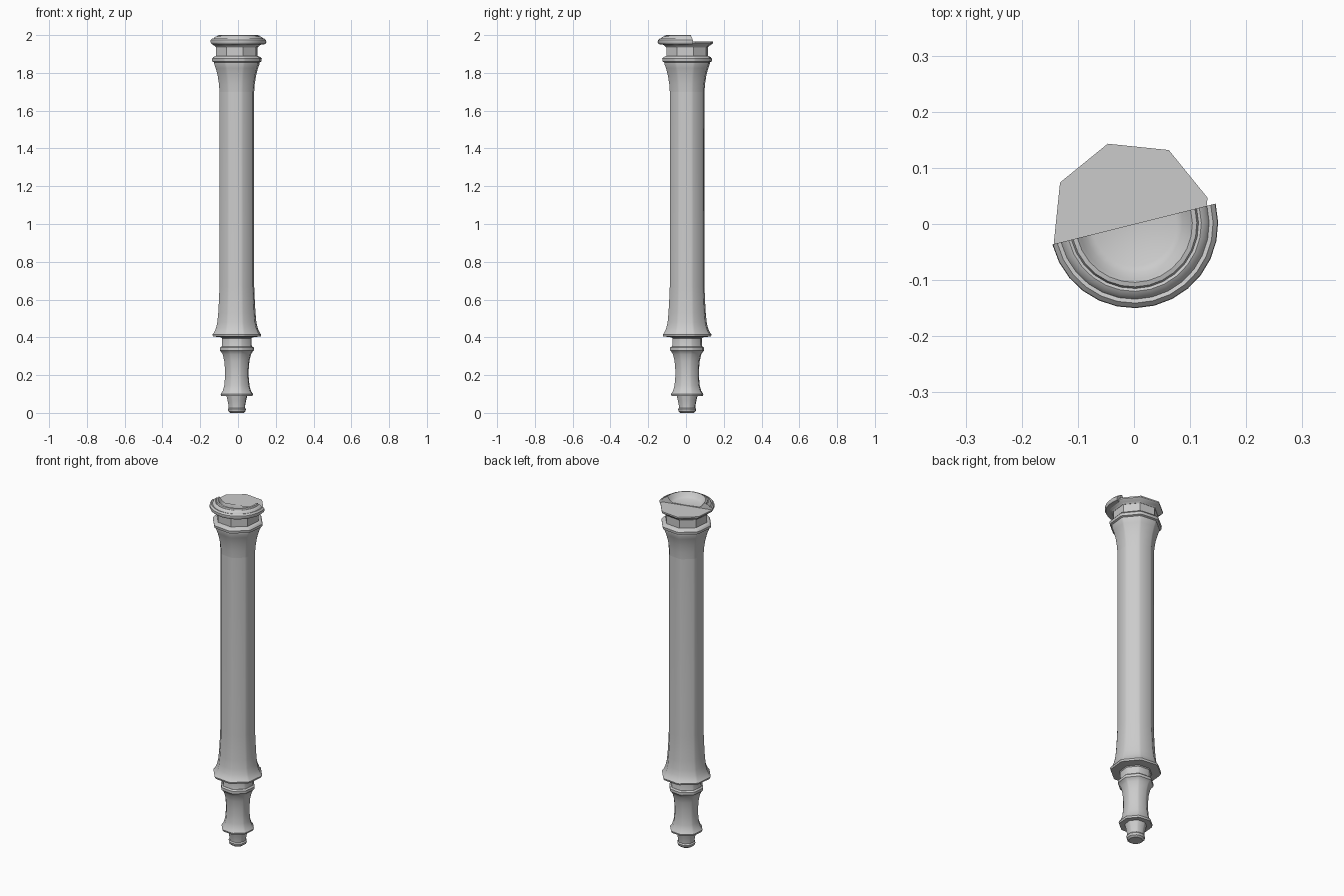
import bpy, bmesh
from math import radians, cos, sin

if "Cube" in bpy.data.objects:
    bpy.data.objects.remove(bpy.data.objects["Cube"])

CX, CY, PHASE = -0.006, 0.006, 16.6   # axis and rotation of the octagon


def finish(name, bm, angle=25):
    bmesh.ops.recalc_face_normals(bm, faces=bm.faces)
    me = bpy.data.meshes.new(name)
    bm.to_mesh(me)
    bm.free()
    ob = bpy.data.objects.new(name, me)
    bpy.context.collection.objects.link(ob)
    bpy.context.view_layer.objects.active = ob
    ob.select_set(True)
    bpy.ops.object.shade_smooth_by_angle(angle=radians(angle))
    ob.select_set(False)
    return ob


def octagon_loft(name, profile, corner=0.012):
    """Stack octagons (radius, z), each corner chamfered to a narrow strip."""
    bm = bmesh.new()
    rings = []
    for r, z in profile:
        ring = []
        for i in range(8):
            a = radians(PHASE + 45 * i)
            for s in ((-1, 1) if corner else (0,)):
                t = s * corner / 2
                ring.append(bm.verts.new((CX + r * cos(a) - t * sin(a),
                                          CY + r * sin(a) + t * cos(a), z)))
        rings.append(ring)
    for lo, hi in zip(rings, rings[1:]):
        n = len(lo)
        for i in range(n):
            j = (i + 1) % n
            bm.faces.new((lo[i], lo[j], hi[j], hi[i]))
    bm.faces.new(rings[0])
    bm.faces.new(rings[-1])
    return finish(name, bm)


# Small foot
octagon_loft("foot", [(.036, 0), (.046, .008), (.049, .02), (.044, .027),
                      (.045, .04), (.050, .065), (.058, .098)], .008)
# Lower baluster with flared ends
octagon_loft("baluster", [(.055, .09), (.085, .09), (.088, .1), (.077, .115),
                          (.068, .145), (.064, .19), (.064, .23), (.068, .275),
                          (.077, .31), (.086, .325), (.092, .33), (.092, .345),
                          (.084, .352)], .01)
# Collar between baluster and shaft
octagon_loft("collar", [(.084, .345), (.080, .36), (.080, .395),
                        (.088, .405)], .01)
# Shaft with flared base
octagon_loft("shaft", [(.085, .4), (.13, .405), (.133, .415), (.124, .425),
                       (.113, .45), (.106, .48), (.101, .53), (.097, .6),
                       (.094, .67), (.094, 1.7)])
# Capital
octagon_loft("capital", [(.094, 1.7), (.097, 1.74), (.104, 1.785),
                         (.115, 1.825), (.124, 1.848), (.124, 1.856),
                         (.134, 1.86), (.136, 1.875), (.128, 1.884),
                         (.115, 1.889)])
# Neck and top slab
octagon_loft("neck", [(.115, 1.88), (.115, 1.935), (.122, 1.945)], 0)
octagon_loft("top_slab", [(.118, 1.937), (.126, 1.945), (.138, 1.952),
                          (.143, 1.957), (.143, 1.965)], 0)

# Half-round moulding on the front part of the top
prof = [(0, 1.958), (.132, 1.95), (.145, 1.953), (.15, 1.962), (.149, 1.973),
        (.141, 1.981), (.134, 1.979), (.129, 1.988), (.12, 1.993),
        (.115, 1.991), (.112, 1.998), (.104, 2.0), (.098, 1.992),
        (.088, 1.978), (.075, 1.97), (0, 1.968)]
bm = bmesh.new()
a0 = radians(194)
vs = [bm.verts.new((r * cos(a0), r * sin(a0), z)) for r, z in prof]
es = [bm.edges.new((p, q)) for p, q in zip(vs, vs[1:])]
bmesh.ops.spin(bm, geom=vs + es, cent=(0, 0, 0), axis=(0, 0, 1),
               angle=radians(180), steps=14)
bmesh.ops.remove_doubles(bm, verts=bm.verts, dist=1e-5)
bmesh.ops.holes_fill(bm, edges=[e for e in bm.edges if e.is_boundary], sides=0)
finish("half_round_moulding", bm, 35)
